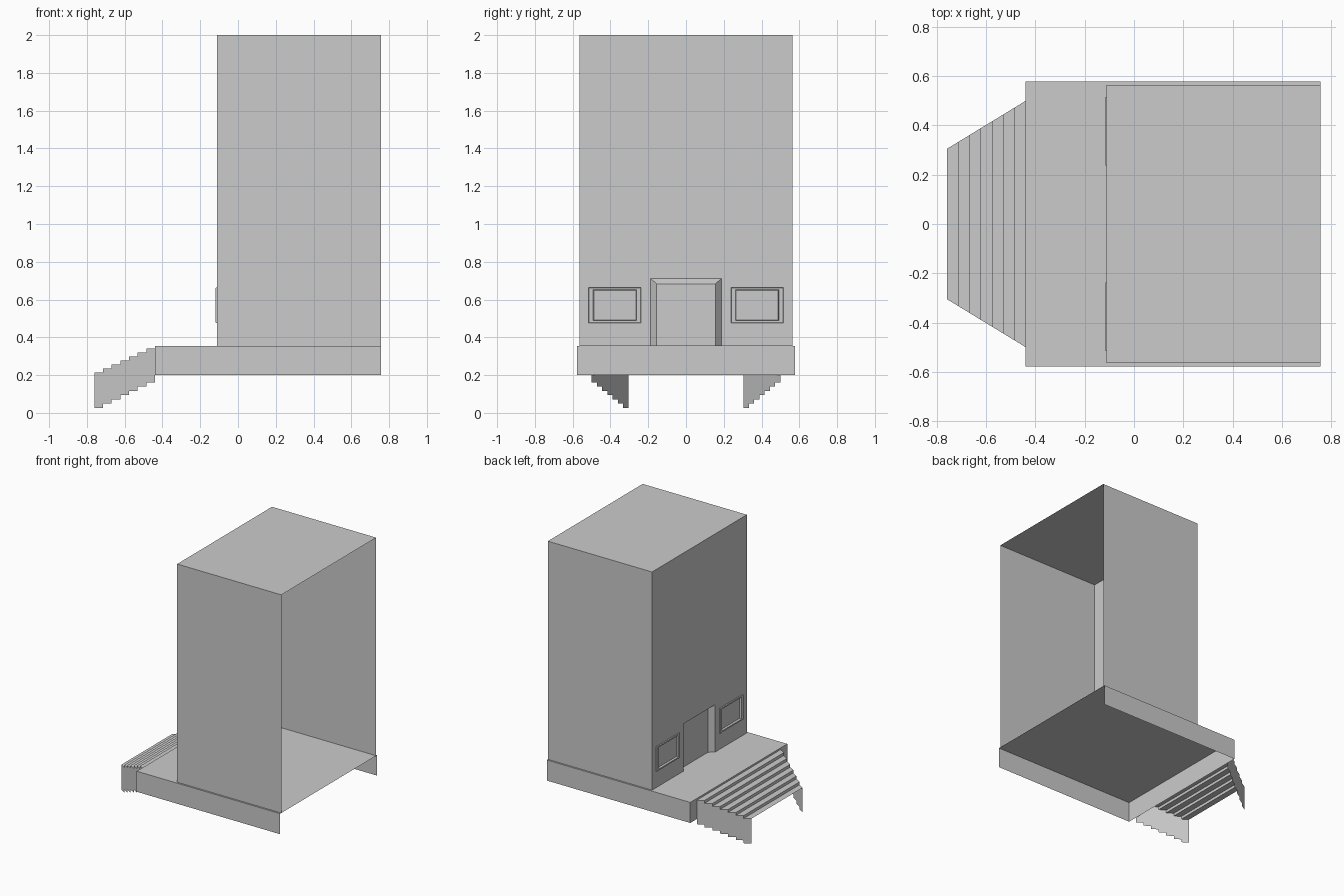
import bpy, bmesh

cube = bpy.data.objects.get("Cube")
if cube:
    bpy.data.objects.remove(cube, do_unlink=True)

# One plain grey for everything
grey = bpy.data.materials.new("light_grey")
grey.use_nodes = True
grey.diffuse_color = (0.6, 0.6, 0.6, 1)
grey.node_tree.nodes["Principled BSDF"].inputs["Base Color"].default_value = (0.6, 0.6, 0.6, 1)


def make(name, faces):
    """Object from a list of polygons, welded along shared edges."""
    bm = bmesh.new()
    for points in faces:
        bm.faces.new([bm.verts.new(p) for p in points])
    bmesh.ops.remove_doubles(bm, verts=bm.verts, dist=0.0002)
    bmesh.ops.recalc_face_normals(bm, faces=bm.faces)
    mesh = bpy.data.meshes.new(name)
    bm.to_mesh(mesh)
    bm.free()
    mesh.materials.append(grey)
    obj = bpy.data.objects.new(name, mesh)
    bpy.context.collection.objects.link(obj)
    return obj


def shell(x0, x1, y, z0, z1):
    """Top and two long sides of a box open below and at the rear."""
    top = [(x0, -y, z1), (x1, -y, z1), (x1, y, z1), (x0, y, z1)]
    sides = [[(x0, s, z0), (x1, s, z0), (x1, s, z1), (x0, s, z1)] for s in (-y, y)]
    return [top] + sides


def corners(x, rect):
    y0, y1, z0, z1 = rect
    return [(x, y0, z0), (x, y0, z1), (x, y1, z1), (x, y1, z0)]


def ring(xa, ra, xb, rb, count=4):
    """Band of faces between two rectangles; three faces leave the bottom open."""
    a, b = corners(xa, ra), corners(xb, rb)
    return [[a[i], a[(i + 1) % 4], b[(i + 1) % 4], b[i]] for i in range(count)]


def inset(rect, dy, dz):
    y0, y1, z0, z1 = rect
    return (y0 + dy, y1 - dy, z0 + dz, z1 - dz)


REAR, EDGE, WALL = 0.757, -0.44, -0.112
GROUND, DECK, ROOF = 0.2, 0.355, 2.0
HALF = 0.565

# Platform with its front face
platform = shell(EDGE, REAR, 0.578, GROUND, DECK)
platform.append(corners(EDGE, (-0.578, 0.578, GROUND, DECK)))
make("platform", platform)

# Tower side walls and roof
tower = shell(WALL, REAR, HALF, DECK, ROOF)
make("tower_walls", tower)

# Entrance wall: cells around the door and window openings
door = (-0.187, 0.187, DECK, 0.712)
windows = [(-0.517, -0.237, 0.475, 0.665), (0.237, 0.517, 0.475, 0.665)]
openings = [door] + windows
ys = sorted({-HALF, HALF} | {v for o in openings for v in o[:2]})
zs = sorted({DECK, ROOF} | {v for o in openings for v in o[2:]})
wall = []
for y0, y1 in zip(ys, ys[1:]):
    for z0, z1 in zip(zs, zs[1:]):
        cy, cz = (y0 + y1) / 2, (z0 + z1) / 2
        if not any(o[0] < cy < o[1] and o[2] < cz < o[3] for o in openings):
            wall.append(corners(WALL, (y0, y1, z0, z1)))
make("entrance_wall", wall)

# Door set back between splayed jambs
leaf = (-0.155, 0.155, DECK, 0.682)
make("door", ring(WALL, door, WALL + 0.038, leaf, 3) + [corners(WALL + 0.038, leaf)])

# Windows: raised frame around a slightly sunken pane
for side, outer in zip(("right", "left"), windows):
    front = WALL - 0.006
    raised = inset(outer, 0.003, 0.003)
    inner = inset(outer, 0.024, 0.013)
    pane = inset(inner, 0.005, 0.005)
    make(side + "_window",
         ring(WALL, outer, front, raised) + ring(front, raised, front, inner)
         + ring(front, inner, WALL + 0.006, pane) + [corners(WALL + 0.006, pane)])

# Tapering stairs: treads, risers and stepped side panels
STEPS, START = 7, -0.76
run = (EDGE - START) / STEPS
rise = 0.0213
stairs, panels = [], []


def half_width(x):
    return 0.305 + (x - START) / (EDGE - START) * (0.5 - 0.305)


for i in range(STEPS):
    x0, x1 = START + i * run, START + (i + 1) * run
    w0, w1 = half_width(x0), half_width(x1)
    z = 0.214 + i * rise
    stairs.append([(x0, -w0, z), (x1, -w1, z), (x1, w1, z), (x0, w0, z)])
    if i < STEPS - 1:
        stairs.append(corners(x1, (-w1, w1, z, z + rise)))
    for s in (-1, 1):
        low = z - 0.187 - (i * -0.001)
        panels.append([(x0, s * w0, low), (x1, s * w1, low), (x1, s * w1, z), (x0, s * w0, z)])
make("stairs", stairs)
make("stair_side_panels", panels)
